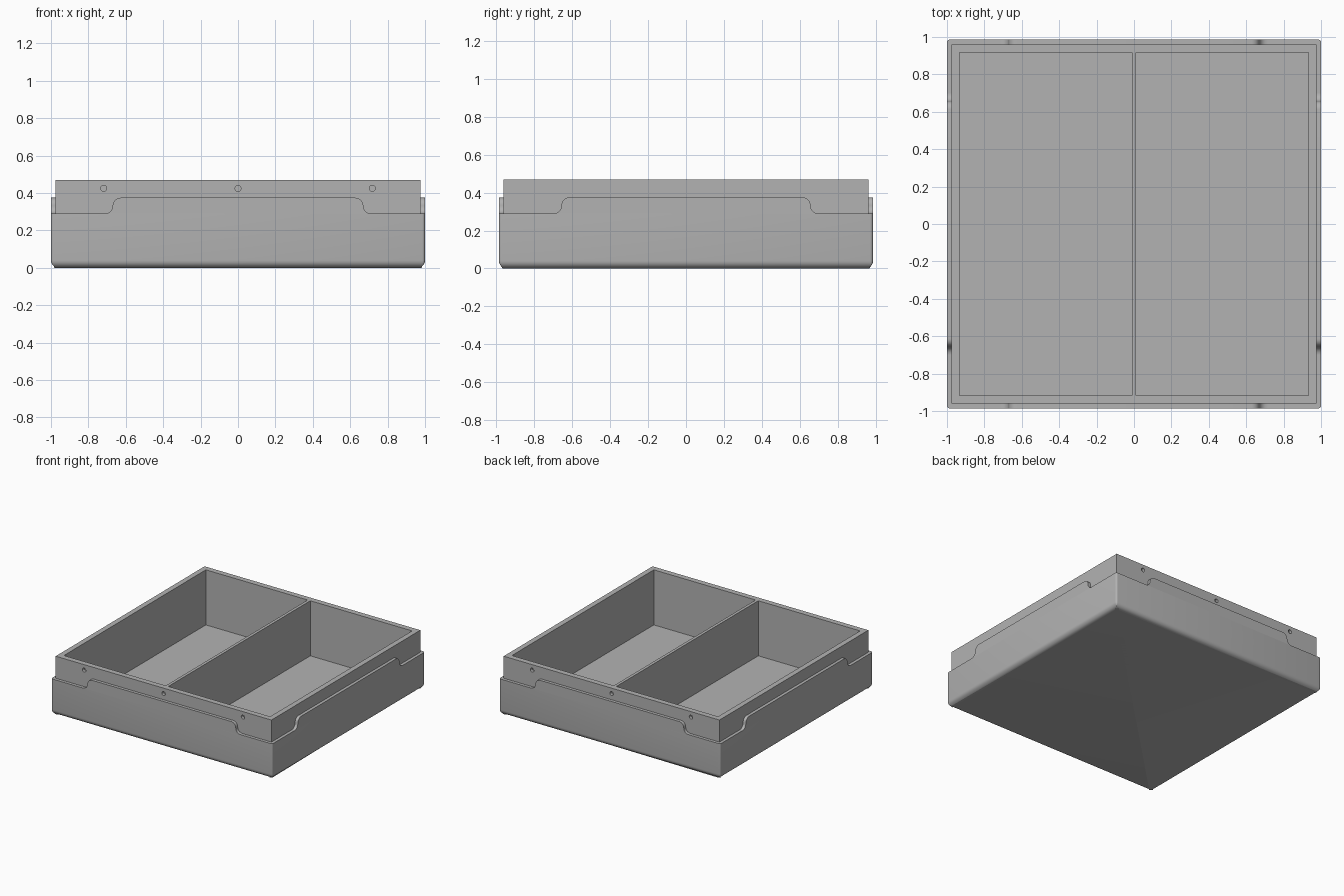
import bpy, bmesh
from math import sin, cos, pi, radians
from mathutils import Matrix, Vector

cube = bpy.data.objects.get("Cube")
if cube:
    bpy.data.objects.remove(cube, do_unlink=True)

HX, HY = 1.0, 0.986        # outer half sizes
IX, IY = 0.975, 0.961      # inner box half sizes
LOW, HIGH, TOP = 0.29, 0.375, 0.47
BASE, FLOOR = 0.01, 0.02

grey = bpy.data.materials.new("plain grey")
grey.use_nodes = True
colour = (0.45, 0.45, 0.45, 1)
grey.diffuse_color = colour
grey.node_tree.nodes["Principled BSDF"].inputs["Base Color"].default_value = colour


def make_object(name, bm):
    bmesh.ops.recalc_face_normals(bm, faces=bm.faces)
    mesh = bpy.data.meshes.new(name)
    bm.to_mesh(mesh)
    bm.free()
    mesh.materials.append(grey)
    obj = bpy.data.objects.new(name, mesh)
    bpy.context.collection.objects.link(obj)
    return obj


def select_only(obj):
    bpy.ops.object.select_all(action='DESELECT')
    obj.select_set(True)
    bpy.context.view_layer.objects.active = obj


def add_box(bm, x0, x1, y0, y1, z0, z1):
    size = Matrix.Diagonal((x1 - x0, y1 - y0, z1 - z0, 1))
    centre = Matrix.Translation(((x0 + x1) / 2, (y0 + y1) / 2, (z0 + z1) / 2))
    bmesh.ops.create_cube(bm, size=1, matrix=centre @ size)


def cut(obj, bm):
    cutter = make_object("cutter", bm)
    cutter.hide_render = True
    mod = obj.modifiers.new("cut", 'BOOLEAN')
    mod.operation, mod.solver, mod.object = 'DIFFERENCE', 'EXACT', cutter
    select_only(obj)
    bpy.ops.object.modifier_apply(modifier=mod.name)
    bpy.data.objects.remove(cutter, do_unlink=True)


def smooth(obj):
    select_only(obj)
    bpy.ops.object.shade_smooth_by_angle(angle=radians(30))


# Outer tray with rounded bottom and corners
bm = bmesh.new()
add_box(bm, -HX, HX, -HY, HY, 0, LOW)
upright = [e for e in bm.edges if abs(e.verts[0].co.z - e.verts[1].co.z) > 0.1]
bmesh.ops.bevel(bm, geom=upright, offset=0.015, segments=4, profile=0.5, affect='EDGES')
bottom = [e for e in bm.edges if all(v.co.z < 0.001 for v in e.verts)]
bmesh.ops.bevel(bm, geom=bottom, offset=0.04, segments=6, profile=0.5, affect='EDGES')
tray = make_object("outer_tray", bm)
bm = bmesh.new()
add_box(bm, -IX, IX, -IY, IY, BASE, 1)
cut(tray, bm)
smooth(tray)

# Inner box: two compartments and screw holes in the front and back
bm = bmesh.new()
add_box(bm, -IX, IX, -IY, IY, BASE, TOP)
box = make_object("inner_box", bm)
bm = bmesh.new()
for x0, x1 in ((-0.932, -0.012), (0.012, 0.932)):
    add_box(bm, x0, x1, -0.916, 0.916, FLOOR, 1)
for x in (-0.718, 0, 0.718):
    for y in (-IY, IY):
        place = Matrix.Translation((x, y, 0.425)) @ Matrix.Rotation(pi / 2, 4, 'X')
        bmesh.ops.create_cone(bm, cap_ends=True, segments=24, radius1=0.016,
                              radius2=0.016, depth=0.05, matrix=place)
cut(box, bm)
smooth(box)


# Raised side panels with S-curved ends
def raised_panel(name, half_length, inner, outer, turn):
    r = (HIGH - LOW) / 2
    step = half_length - 0.33
    steps = [i / 8 * pi / 2 for i in range(9)]
    end = [(step + r - r * sin(a), LOW + r - r * cos(a)) for a in steps]
    end += [(step - r + r * cos(a), HIGH - r + r * sin(a)) for a in steps[1:]]
    outline = end + [(-x, z) for x, z in reversed(end)]
    bm = bmesh.new()
    face = bm.faces.new([bm.verts.new((x, -inner, z)) for x, z in outline])
    new = bmesh.ops.extrude_face_region(bm, geom=[face])["geom"]
    moved = [v for v in new if isinstance(v, bmesh.types.BMVert)]
    bmesh.ops.translate(bm, verts=moved, vec=Vector((0, inner - outer, 0)))
    bmesh.ops.rotate(bm, verts=bm.verts, matrix=Matrix.Rotation(turn, 3, 'Z'))
    smooth(make_object(name, bm))


raised_panel("front_panel", HX, IY, HY, 0)
raised_panel("left_panel", HY, IX, HX, pi / 2)
raised_panel("back_panel", HX, IY, HY, pi)
raised_panel("right_panel", HY, IX, HX, -pi / 2)
